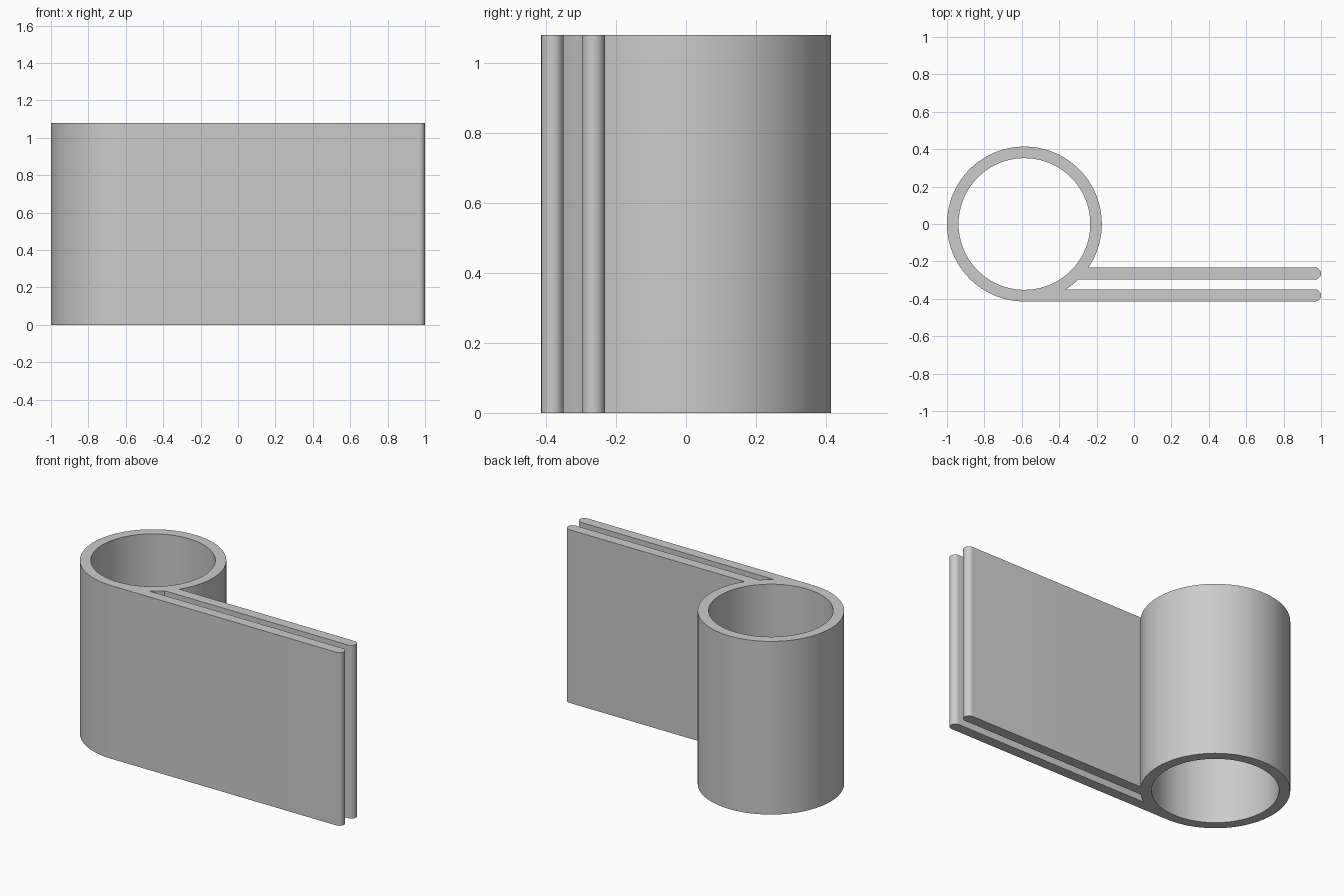
import bpy
from math import asin, cos, sin, pi, radians

cube = bpy.data.objects.get("Cube")
if cube:
    bpy.data.objects.remove(cube)

HEIGHT = 1.08
CX, R_OUT, R_IN = -0.586, 0.414, 0.352   # ring centre and radii
UPPER = (-0.297, -0.232)                 # y range of the back flange
LOWER = (-R_OUT, -0.35)                  # y range of the front flange
TIP = 1.0

grey = bpy.data.materials.new("plain grey")
grey.use_nodes = True
colour = (0.6, 0.6, 0.6, 1)
grey.diffuse_color = colour
grey.node_tree.nodes["Principled BSDF"].inputs["Base Color"].default_value = colour


def arc(cx, cy, r, start, end, steps):
    """Points along an arc, both ends included."""
    angles = [start + (end - start) * i / steps for i in range(steps + 1)]
    return [(cx + r * cos(a), cy + r * sin(a)) for a in angles]


def rounded_tip(y_range):
    """Half-round flange end, from its back edge to its front edge."""
    low, high = y_range
    r = (high - low) / 2
    return arc(TIP - r, (low + high) / 2, r, pi / 2, -pi / 2, 10)


def ring_angle(y):
    return asin(y / R_OUT)


# Outline: around the ring, out and back on one flange, then the other
outline = arc(CX, 0, R_OUT, -pi / 2, ring_angle(UPPER[1]) - 2 * pi, 80)
outline += rounded_tip(UPPER)
outline += arc(CX, 0, R_OUT, ring_angle(UPPER[0]), ring_angle(LOWER[1]), 4)
outline += rounded_tip(LOWER)
bore = arc(CX, 0, R_IN, 0, 2 * pi, 96)[:-1]

# Filled profile extruded to full height
profile = bpy.data.curves.new("clip_profile", "CURVE")
profile.dimensions = "2D"
profile.fill_mode = "BOTH"
profile.extrude = HEIGHT / 2
for points in (outline, bore):
    spline = profile.splines.new("POLY")
    spline.points.add(len(points) - 1)
    for point, (x, y) in zip(spline.points, points):
        point.co = (x, y, 0, 1)
    spline.use_cyclic_u = True
profile.materials.append(grey)

clip = bpy.data.objects.new("ring_with_two_flanges", profile)
bpy.context.collection.objects.link(clip)
clip.location.z = HEIGHT / 2

# Turn into a clean mesh with smooth curved walls
bpy.ops.object.select_all(action="DESELECT")
clip.select_set(True)
bpy.context.view_layer.objects.active = clip
bpy.ops.object.convert(target="MESH")
bpy.ops.object.mode_set(mode="EDIT")
bpy.ops.mesh.select_all(action="SELECT")
bpy.ops.mesh.remove_doubles(threshold=0.0001)
bpy.ops.mesh.normals_make_consistent(inside=False)
bpy.ops.object.mode_set(mode="OBJECT")
bpy.ops.object.shade_smooth_by_angle(angle=radians(30))
